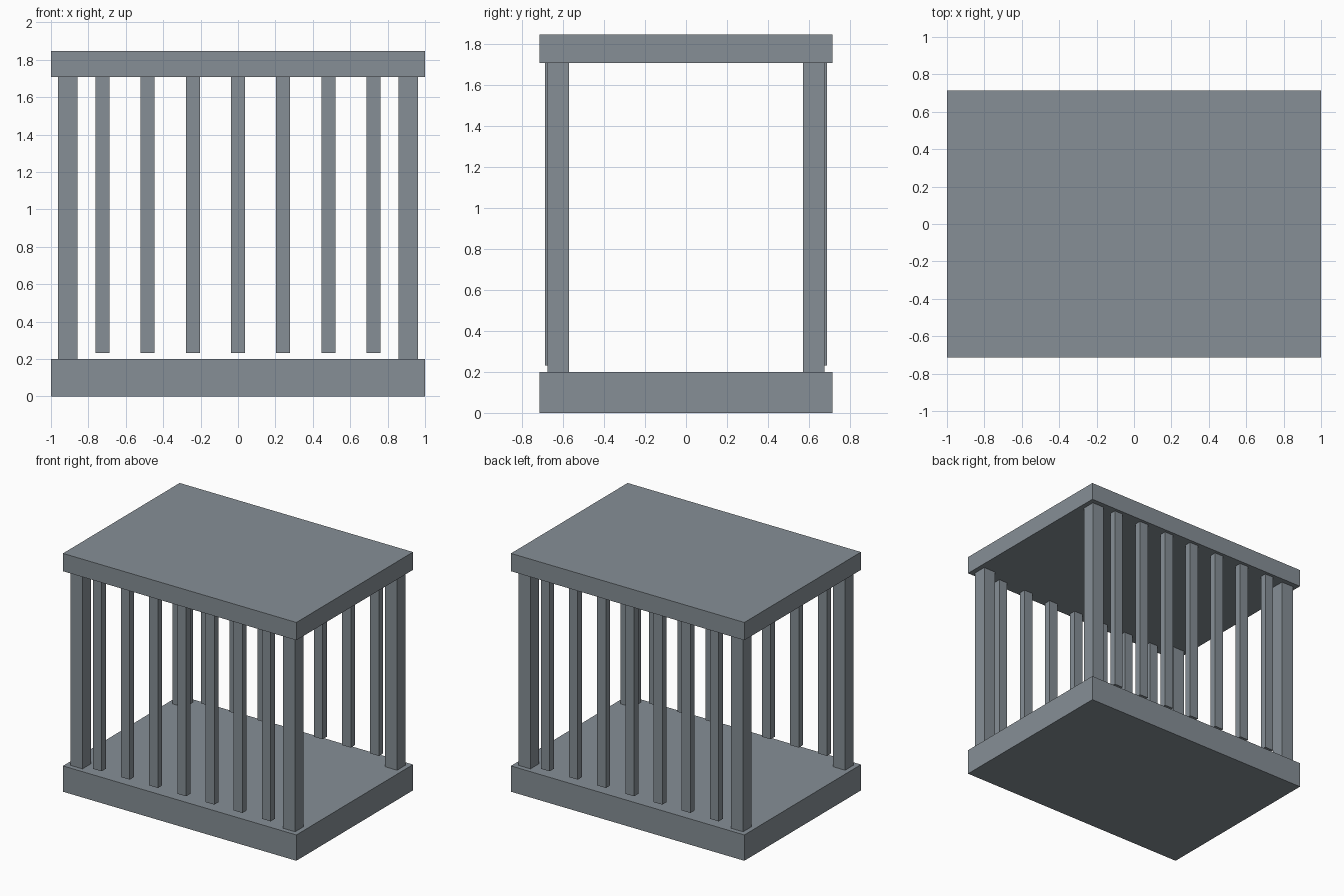
import bpy

if "Cube" in bpy.data.objects:
    bpy.data.objects.remove(bpy.data.objects["Cube"])

# Single blue-grey colour
grey = bpy.data.materials.new("blue_grey")
grey.diffuse_color = (0.24, 0.275, 0.305, 1.0)
grey.use_nodes = True
grey.node_tree.nodes["Principled BSDF"].inputs["Base Color"].default_value = grey.diffuse_color


def box(name, x, y, z):
    """Box from (min, max) ranges on each axis."""
    bpy.ops.mesh.primitive_cube_add(size=1)
    ob = bpy.context.object
    ob.name = ob.data.name = name
    for v in ob.data.vertices:
        v.co = [r[0] + (c + 0.5) * (r[1] - r[0]) for c, r in zip(v.co, (x, y, z))]
    ob.data.materials.append(grey)
    return ob


def around(centre, size):
    return (centre - size / 2, centre + size / 2)


BASE_TOP, ROOF_BOTTOM, ROOF_TOP = 0.20, 1.708, 1.846
HALF_DEPTH = 0.714

# Floor and roof slabs
box("base", (-1, 1), (-HALF_DEPTH, HALF_DEPTH), (0, BASE_TOP))
box("roof", (-1, 1), (-HALF_DEPTH, HALF_DEPTH), (ROOF_BOTTOM, ROOF_TOP))

for side, sy in (("front", -1), ("back", 1)):
    # Corner posts
    for hand, sx in (("left", -1), ("right", 1)):
        box(f"{side}_{hand}_post", around(sx * 0.911, 0.104),
            around(sy * 0.624, 0.104), (BASE_TOP, ROOF_BOTTOM))
    # Hanging bars, stopping just short of the base
    for i in range(7):
        box(f"{side}_bar_{i + 1}", around((i - 3) * 0.2415, 0.075),
            around(sy * 0.663, 0.052), (0.232, ROOF_BOTTOM))
